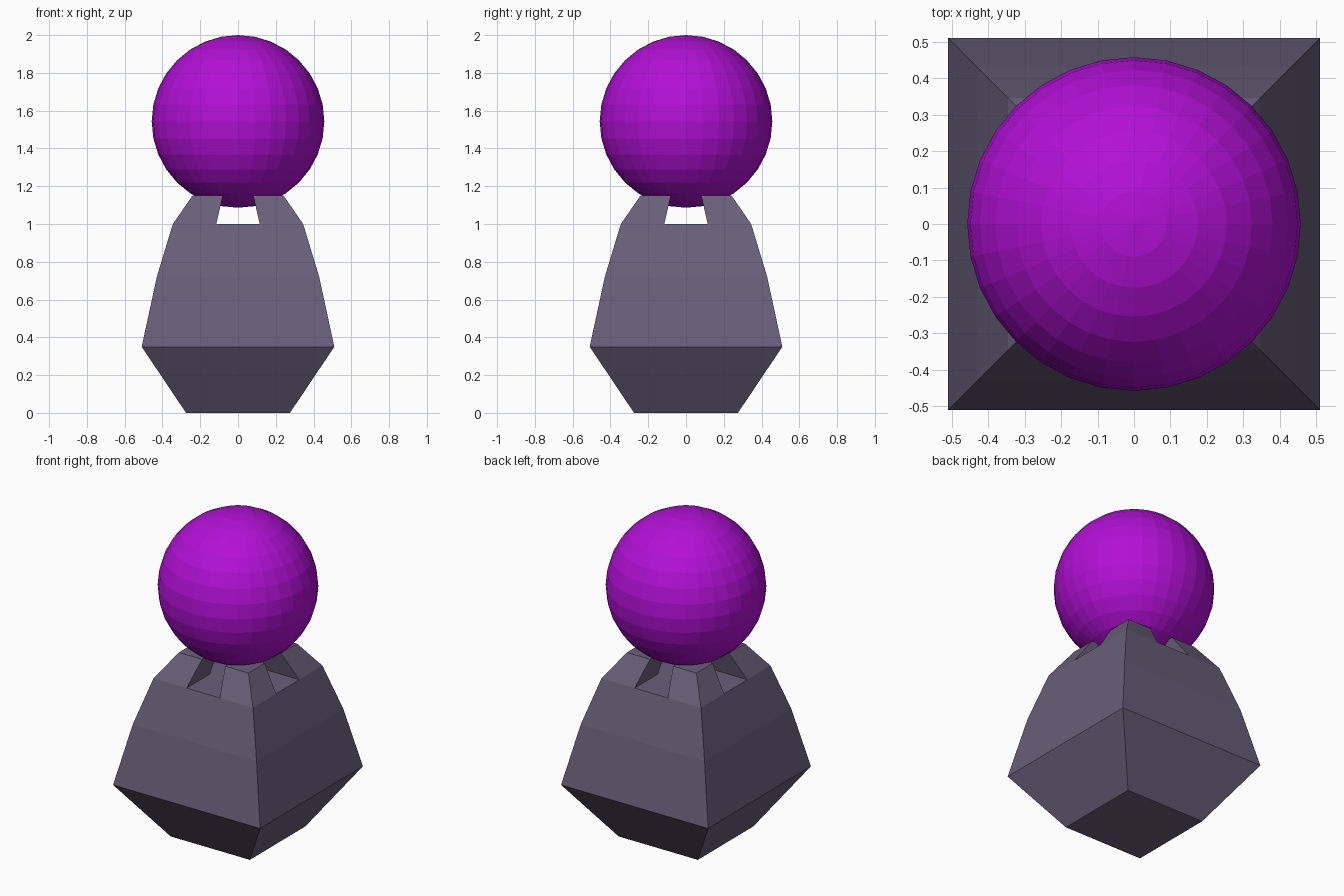
import bpy
import bmesh

cube = bpy.data.objects.get("Cube")
if cube:
    bpy.data.objects.remove(cube, do_unlink=True)


def material(name, color):
    mat = bpy.data.materials.new(name)
    mat.use_nodes = True
    mat.diffuse_color = color
    mat.node_tree.nodes["Principled BSDF"].inputs["Base Color"].default_value = color
    return mat


def add_object(name, bm, mat):
    bmesh.ops.recalc_face_normals(bm, faces=bm.faces)
    mesh = bpy.data.meshes.new(name)
    bm.to_mesh(mesh)
    bm.free()
    mesh.materials.append(mat)
    obj = bpy.data.objects.new(name, mesh)
    bpy.context.collection.objects.link(obj)
    return obj


stone = material("slate grey", (0.138, 0.115, 0.19, 1))
purple = material("bright purple", (0.445, 0.005, 0.67, 1))

# Square pedestal: stacked sections as (height, half width)
SECTIONS = [(0, 0.275), (0.35, 0.51), (0.72, 0.43), (1.0, 0.345)]
PRONG_TOP, PRONG_SCALE = 1.15, 0.70

bm = bmesh.new()
rings = [[bm.verts.new((sx * h, sy * h, z))
          for sx, sy in ((-1, -1), (1, -1), (1, 1), (-1, 1))]
         for z, h in SECTIONS]
bm.faces.new(rings[0])
for low, high in zip(rings, rings[1:]):
    for i in range(4):
        j = (i + 1) % 4
        bm.faces.new((low[i], low[j], high[j], high[i]))
bm.faces.new(rings[-1])
add_object("pedestal", bm, stone)

# Four corner prongs, tapering towards the centre axis, that cradle the orb
z0, half = SECTIONS[-1]
inner = half / 3
for sx, sy, name in ((1, -1, "front_left"), (-1, -1, "front_right"),
                     (1, 1, "back_left"), (-1, 1, "back_right")):
    bm = bmesh.new()
    corners = [(inner, inner), (half, inner), (half, half), (inner, half)]
    base = [bm.verts.new((sx * x, sy * y, z0)) for x, y in corners]
    top = [bm.verts.new((sx * x * PRONG_SCALE, sy * y * PRONG_SCALE, PRONG_TOP))
           for x, y in corners]
    bm.faces.new(base)
    bm.faces.new(top)
    for i in range(4):
        j = (i + 1) % 4
        bm.faces.new((base[i], base[j], top[j], top[i]))
    add_object(name + "_prong", bm, stone)

# Faceted orb
bm = bmesh.new()
bmesh.ops.create_uvsphere(bm, u_segments=32, v_segments=16, radius=0.457)
orb = add_object("orb", bm, purple)
orb.location.z = 1.543
